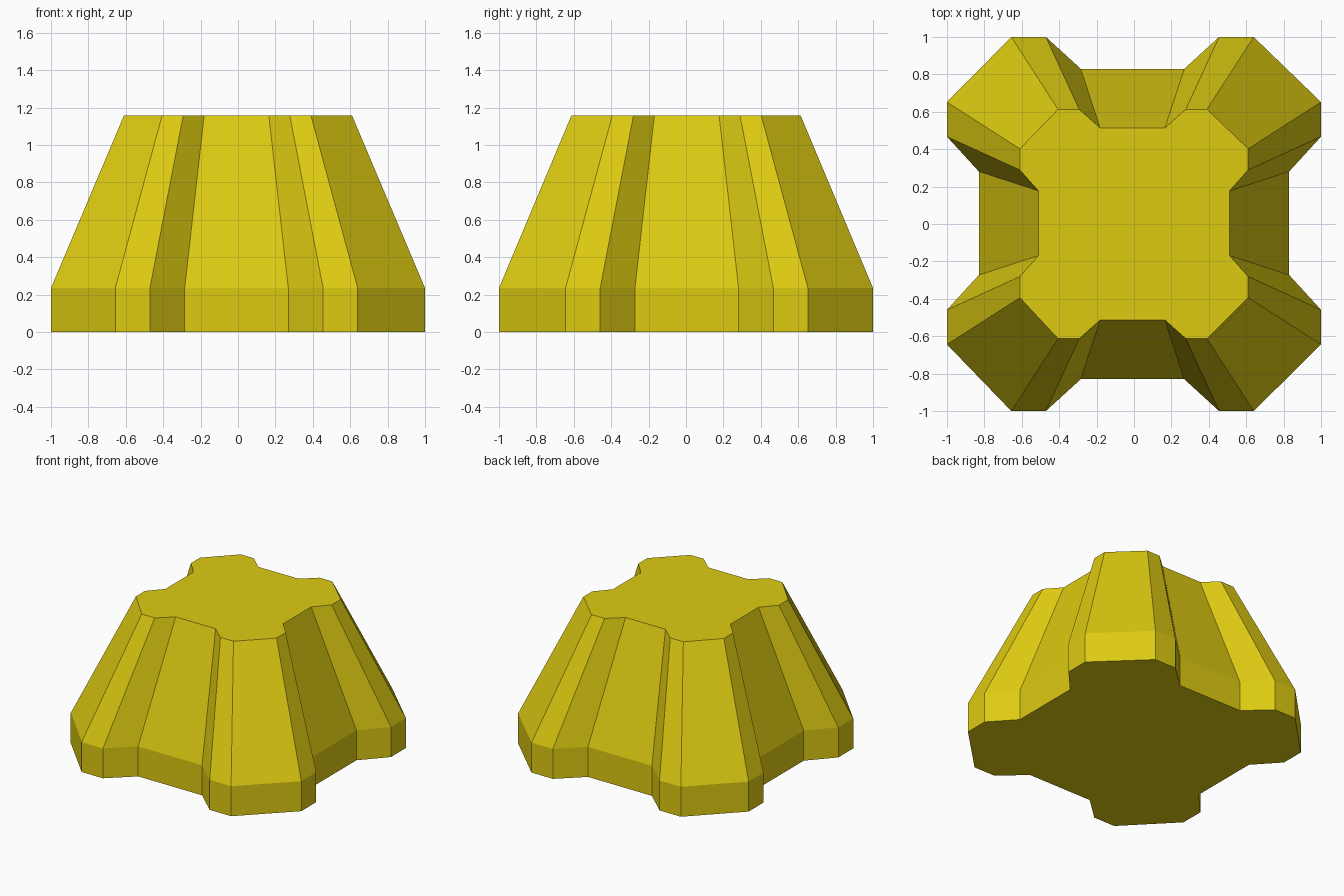
import bpy, bmesh

if "Cube" in bpy.data.objects:
    bpy.data.objects.remove(bpy.data.objects["Cube"])

# One colour for the whole block
yellow = bpy.data.materials.new("mustard yellow")
yellow.diffuse_color = (0.73, 0.60, 0.006, 1)
yellow.use_nodes = True
yellow.node_tree.nodes["Principled BSDF"].inputs["Base Color"].default_value = yellow.diffuse_color


def outline(inner, mid, outer, notch, edge, edge_x):
    """Square with chamfered corners and a notch in each side, counterclockwise."""
    sx, sy = -0.008, 0.004   # small offsets of the notches
    half = [(inner, notch), (mid, edge), (outer, edge)]
    back = [(x + sx, y) for x, y in half]
    side = [(y * edge_x / edge, x + sy) for x, y in half]
    right = [(x, y - 2 * sy) for x, y in [(p[0], -p[1] + 2 * sy) for p in reversed(side)]]
    right = [(x, 2 * sy + y) for x, y in right] + side
    top = list(reversed(back)) + [(2 * sx - x, y) for x, y in back]
    left = [(-x, y) for x, y in reversed(right)]
    bottom = [(x, -y) for x, y in reversed(top)]
    return right + top + left + bottom


base = outline(0.277, 0.463, 0.648, 0.83, 1.0, 1.0)
crown = outline(0.173, 0.285, 0.398, 0.513, 0.613, 0.61)

# Straight plinth, then a taper up to the flat top
bm = bmesh.new()
rings = [[bm.verts.new((x, y, z)) for x, y in pts]
         for pts, z in ((base, 0), (base, 0.235), (crown, 1.157))]
n = len(base)
for low, high in zip(rings, rings[1:]):
    for i in range(n):
        j = (i + 1) % n
        bm.faces.new((low[i], low[j], high[j], high[i]))
bm.faces.new(rings[-1])
bm.faces.new(list(reversed(rings[0])))
bmesh.ops.recalc_face_normals(bm, faces=bm.faces)

mesh = bpy.data.meshes.new("notched_block")
bm.to_mesh(mesh)
bm.free()
mesh.materials.append(yellow)
block = bpy.data.objects.new("notched_block", mesh)
bpy.context.collection.objects.link(block)
